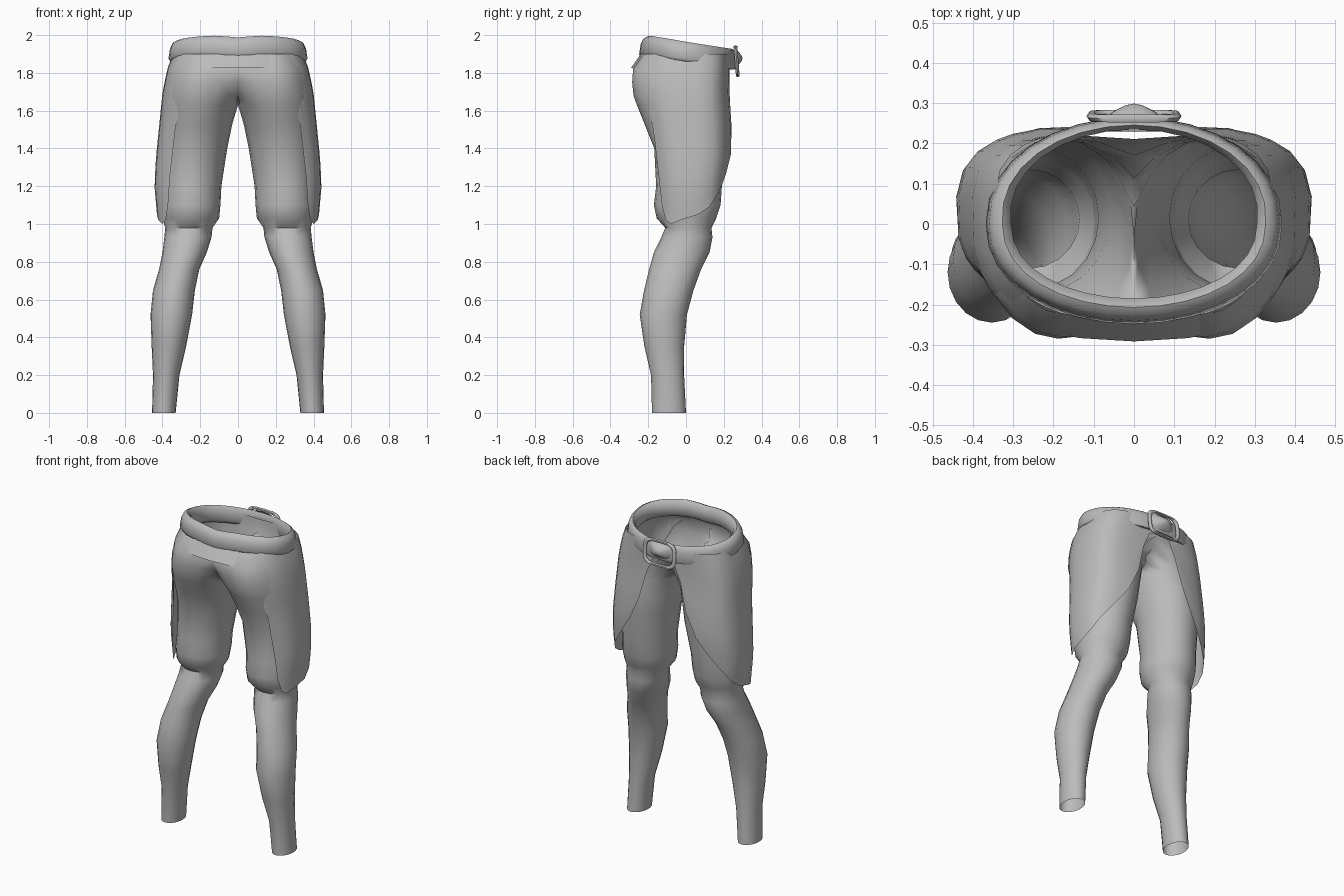
import bpy, bmesh
from math import sin, cos, radians, pi, copysign

if "Cube" in bpy.data.objects:
    bpy.data.objects.remove(bpy.data.objects["Cube"])

cloth = bpy.data.materials.new("plain grey")
cloth.use_nodes = True
GREY = (0.5, 0.5, 0.5, 1)
cloth.diffuse_color = GREY
cloth.node_tree.nodes["Principled BSDF"].inputs["Base Color"].default_value = GREY


def power(v, p):
    return copysign(abs(v) ** p, v)


def lerp_table(table, key):
    """Interpolate the rows of a table sorted by rising first column."""
    for a, b in zip(table, table[1:]):
        if key <= b[0]:
            t = max(0, (key - a[0]) / (b[0] - a[0]))
            return [p + (q - p) * t for p, q in zip(a[1:], b[1:])]
    return list(table[-1][1:])


def skin(name, rows, wrap_row=False, wrap_all=False, mirror=False, angle=50):
    """Join neighbouring rows of points with quads."""
    bm = bmesh.new()
    grid = [[bm.verts.new(p) for p in row] for row in rows]
    n, m = len(grid), len(grid[0])
    for i in range(n if wrap_all else n - 1):
        for j in range(m if wrap_row else m - 1):
            a, b = grid[i], grid[(i + 1) % n]
            k = (j + 1) % m
            quad = (a[j], a[k], b[k], b[j])
            # leave out the walls lying on the mirror plane
            if mirror and all(v.co.x < 1e-4 for v in quad):
                continue
            bm.faces.new(quad)
    bmesh.ops.delete(bm, geom=[v for v in bm.verts if not v.link_faces], context='VERTS')
    bmesh.ops.remove_doubles(bm, verts=bm.verts, dist=1e-5)
    bmesh.ops.recalc_face_normals(bm, faces=bm.faces)
    mesh = bpy.data.meshes.new(name)
    bm.to_mesh(mesh)
    bm.free()
    mesh.materials.append(cloth)
    obj = bpy.data.objects.new(name, mesh)
    bpy.context.collection.objects.link(obj)
    if mirror:
        obj.modifiers.new("Mirror", 'MIRROR').merge_threshold = 0.0005
    bpy.ops.object.select_all(action='DESELECT')
    obj.select_set(True)
    bpy.context.view_layer.objects.active = obj
    bpy.ops.object.shade_smooth_by_angle(angle=radians(angle))
    return obj


# Trousers: z, inner x, outer x, back y, front y, flatness of the inner side
LEG = [
    (0, .33, .455, -.18, 0, 1),
    (.2, .31, .45, -.185, -.01, 1),
    (.35, .275, .457, -.22, -.01, 1),
    (.52, .243, .463, -.245, .005, 1),
    (.65, .228, .45, -.222, .04, 1),
    (.76, .205, .418, -.195, .08, 1),
    (.85, .165, .4, -.17, .125, 1),
    (.93, .14, .39, -.13, .14, 1),
    (.98, .135, .385, -.11, .135, 1),
    (1.03, .1, .4, -.155, .16, 1),
    (1.1, .093, .405, -.17, .183, 1),
    (1.2, .088, .4, -.158, .19, 1),
    (1.4, .057, .4, -.168, .222, 1),
    (1.53, .03, .395, -.22, .226, 1),
    (1.63, 0, .39, -.26, .215, 1),
    (1.68, 0, .385, -.278, .212, 1.25),
    (1.75, 0, .375, -.285, .215, 1.75),
    (1.82, 0, .36, -.28, .218, 3.3),
    (1.9, 0, .335, -.225, .222, 3.3),
]


def leg_ring(z, x0, x1, y0, y1, k, sides=20):
    ring = []
    for i in range(sides):
        a = 2 * pi * i / sides
        c = max(-1, cos(a) * k) if cos(a) < 0 else cos(a)
        ring.append(((x0 + x1) / 2 + c * (x1 - x0) / 2,
                     (y0 + y1) / 2 + sin(a) * (y1 - y0) / 2, z))
    return ring


skin("trousers", [leg_ring(*r) for r in LEG], wrap_row=True, mirror=True)

# Overskirt: size of the section by height, and hem height by angle
SKIRT = [
    (1, .425, -.2, .2),
    (1.2, .443, -.21, .225),
    (1.35, .435, -.22, .248),
    (1.5, .42, -.24, .246),
    (1.7, .4, -.29, .23),
    (1.82, .375, -.295, .23),
    (1.9, .345, -.24, .232),
]
HEM = [(-90, 1.825), (-75, 1.825), (-64, 1.815), (-55, 1.78), (-48, 1.69), (-43, 1.5),
       (-40, 1.25), (-36, 1.1), (-30, 1.02), (-22, 1), (-10, 1.02), (4, 1.05),
       (20, 1.09), (34, 1.15), (47, 1.21), (56, 1.27), (68, 1.37), (77, 1.52),
       (82, 1.7), (86, 1.8), (90, 1.83)]


def skirt_point(deg, z):
    a = radians(deg)
    width, back, front = lerp_table(SKIRT, z)
    p = .75 if deg < 0 else .62
    mid = .03
    reach = mid - back if deg < 0 else front - mid
    x = 0 if abs(deg) == 90 else width * cos(a) ** p
    return (x, mid + reach * power(sin(a), p), z)


ROWS = 12
skin("overskirt", [[skirt_point(d, 1.9 + (hem - 1.9) * r / ROWS) for r in range(ROWS + 1)]
                   for d, hem in HEM], mirror=True)

# Belt: rounded strip swept round the tilted waist
STRIP = [(1, -.035), (.6, -.055), (.1, -.055), (-.15, -.035), (0, .02),
         (.25, .046), (.6, .055), (1, .035)]


def belt_section(a):
    s, c = power(sin(a), .92), cos(a)
    thick = .055 if s < 0 else .055 - .028 * s
    depth = .24 if s < 0 else .262
    dip = .012 * max(0, 1 - abs(c) / .4) if s < 0 else 0
    section = []
    for t, dz in STRIP:
        inset = t * thick
        y = s * (depth - inset)
        section.append((c * (.36 - inset), y, 1.91 - .145 * s * depth + dz - dip))
    return section


skin("belt", [belt_section(2 * pi * i / 32) for i in range(32)],
     wrap_row=True, wrap_all=True, angle=60)

# Buckle: rounded rectangular frame
BUCKLE_Y, BUCKLE_Z = .268, 1.862


def frame_section(a, tube=.011):
    x, z = .105 * power(cos(a), .5), .075 * power(sin(a), .5)
    section = []
    for i in range(6):
        b = 2 * pi * i / 6
        grow = 1 + cos(b) * tube / .09
        section.append((x * grow, BUCKLE_Y + tube * sin(b) - .08 * z, BUCKLE_Z + z * grow))
    return section


skin("buckle_frame", [frame_section(2 * pi * i / 28) for i in range(28)],
     wrap_row=True, wrap_all=True, angle=60)


# Buckle plate: shallow dome inside the frame
def dome_ring(size, lift):
    return [(.085 * size * power(cos(a), .7), BUCKLE_Y - .015 + lift,
             BUCKLE_Z + .015 + .055 * size * power(sin(a), .7))
            for a in (2 * pi * i / 16 for i in range(16))]


skin("buckle_plate", [dome_ring(1, 0), dome_ring(.6, .027), dome_ring(.25, .042),
                      dome_ring(0, .046)], wrap_row=True)
